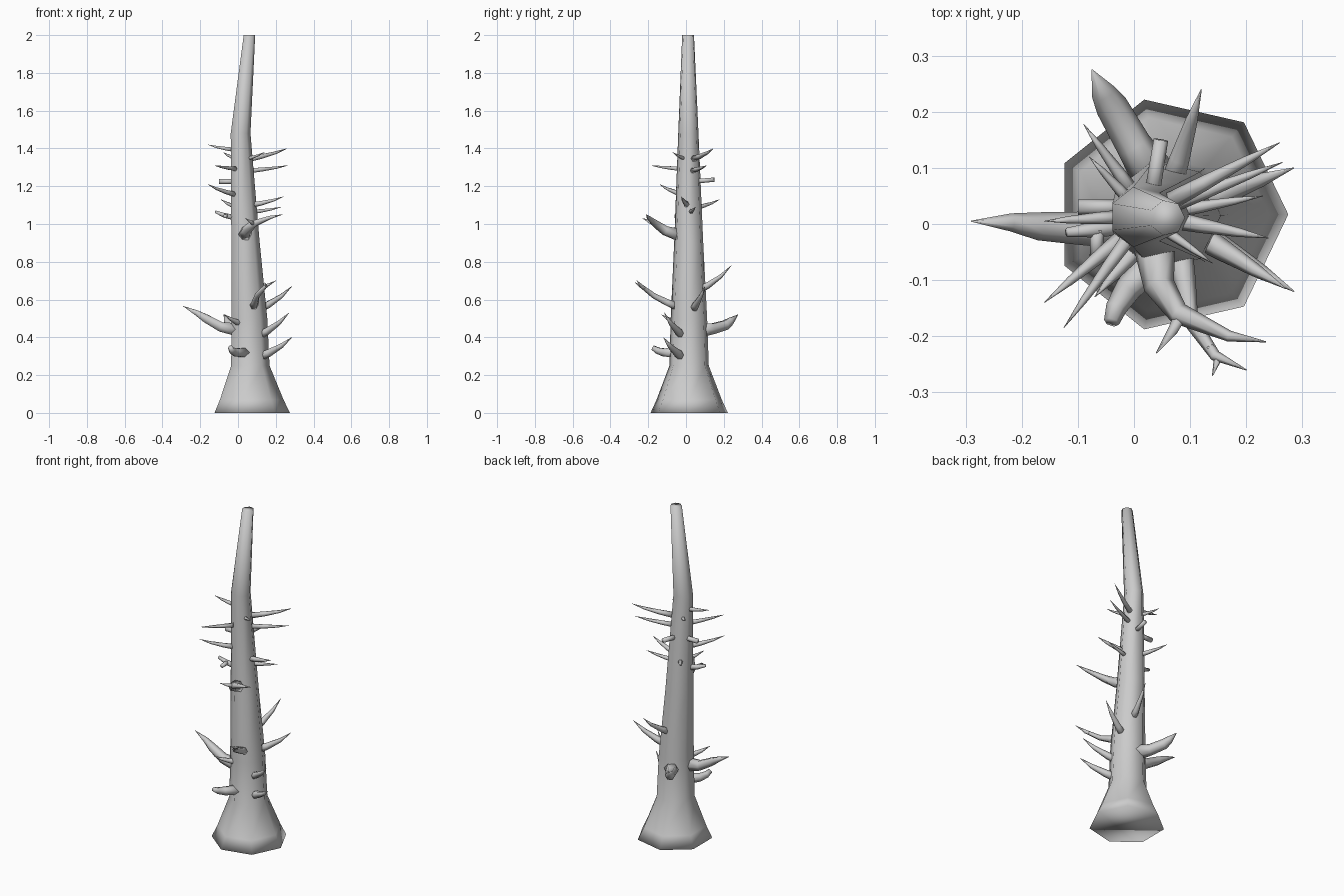
import bpy, bmesh, math
from mathutils import Vector

cube = bpy.data.objects.get("Cube")
if cube:
    bpy.data.objects.remove(cube)

bark = bpy.data.materials.new("grey bark")
bark.use_nodes = True
GREY = (0.6, 0.6, 0.6, 1)
bark.diffuse_color = GREY
bark.node_tree.nodes["Principled BSDF"].inputs["Base Color"].default_value = GREY


def loft(name, rings, sides, upright=False):
    """Skin a closed tube over (point, radius) rings, ending in flat caps."""
    pts = [Vector(p) for p, r in rings]
    bm = bmesh.new()
    loops = []
    for i, (p, r) in enumerate(rings):
        d = pts[min(i + 1, len(pts) - 1)] - pts[max(i - 1, 0)]
        if upright:
            u, v = Vector((1, 0, 0)), Vector((0, 1, 0))
        else:
            u = d.cross(Vector((0, 0, 1))).normalized()
            v = u.cross(d).normalized() * -1
        loop = []
        for k in range(sides):
            a = math.tau * k / sides
            loop.append(bm.verts.new(pts[i] + (u * math.cos(a) + v * math.sin(a)) * r))
        loops.append(loop)
    for a, b in zip(loops, loops[1:]):
        for k in range(sides):
            n = (k + 1) % sides
            bm.faces.new((a[k], a[n], b[n], b[k]))
    bm.faces.new(loops[0][::-1])
    bm.faces.new(loops[-1])
    bmesh.ops.recalc_face_normals(bm, faces=bm.faces[:])
    for f in bm.faces:
        f.smooth = True
    me = bpy.data.meshes.new(name)
    bm.to_mesh(me)
    bm.free()
    me.materials.append(bark)
    ob = bpy.data.objects.new(name, me)
    bpy.context.collection.objects.link(ob)
    return ob


# Seven-sided trunk with a flared foot and a bent top: x, z, radius
trunk = [(.065, 0, .21), (.064, .07, .177), (.06, .25, .107), (.056, .5, .099),
         (.036, .9, .079), (.011, 1.48, .055), (.059, 2, .032)]
loft("trunk", [((x, .017 - z * .003, z), r) for x, z, r in trunk], 7, True)


def trunk_axis(z):
    for (x0, z0, r0), (x1, z1, r1) in zip(trunk, trunk[1:]):
        if z <= z1:
            return x0 + (x1 - x0) * (z - z0) / (z1 - z0)


def twig(name, tip, drop, r):
    """A slim thorn that leaves the trunk nearly level and curls up to its tip."""
    t = Vector(tip)
    root = Vector((trunk_axis(t.z - drop), .015, t.z - drop))
    out = t - root
    rings = []
    for f, rise, w in ((.2, .1, 1.1), (.45, .3, .9), (.75, .62, .55), (1, 1, .04)):
        p = root + out * f
        p.z = root.z + drop * rise
        rings.append((p, r * w))
    loft(name, rings, 6)


# Slim thorns: tip, rise, radius
twigs = [((-.16, .005, 1.42), .03, .012), ((-.125, -.185, 1.31), .02, .012),
         ((-.16, -.14, 1.21), .06, .014), ((-.09, .178, 1.13), .05, .013),
         ((.26, .145, 1.4), .06, .015), ((.265, .11, 1.31), .03, .013),
         ((.24, -.025, 1.145), .05, .015), ((.14, -.07, 1.38), .04, .01),
         ((.23, .05, 1.09), .03, .012), ((-.08, .12, 1.38), .04, .011),
         ((.285, .1, .67), .14, .022), ((.27, -.115, .53), .14, .022),
         ((.285, -.12, .4), .12, .024), ((.12, .24, .78), .15, .02),
         ((-.07, -.13, .52), .06, .018)]
for i, (tip, drop, r) in enumerate(twigs):
    twig("thorn_%d" % (i + 1), tip, drop, r)

# Thick branches with bends and forks
loft("big_right_branch", [((0, -.005, .44), .04), ((-.09, -.008, .455), .03),
     ((-.17, -.004, .5), .025), ((-.22, .003, .53), .016), ((-.29, .005, .565), .001)], 6)
loft("big_back_branch", [((.04, .08, .44), .042), ((.0, .14, .445), .032),
     ((-.04, .21, .465), .029), ((-.055, .235, .485), .022), ((-.075, .275, .52), .001)], 6)
loft("front_branch", [((.035, -.03, .94), .038), ((.045, -.11, .965), .028),
     ((.08, -.16, 1.0), .02), ((.17, -.2, 1.035), .01), ((.235, -.21, 1.05), .001)], 6)
loft("front_branch_fork", [((.085, -.16, 1.0), .013), ((.07, -.19, 1.01), .01),
     ((.04, -.23, 1.03), .001)], 5)
loft("low_front_branch", [((.08, -.04, .56), .024), ((.09, -.1, .585), .02),
     ((.1, -.17, .62), .015), ((.145, -.235, .67), .01), ((.2, -.26, .7), .001)], 6)
loft("low_front_branch_fork", [((.135, -.22, .66), .01), ((.15, -.24, .67), .008),
     ((.14, -.27, .69), .001)], 5)

# Broken stubs with flat ends
loft("foot_stub", [((.04, -.06, .32), .03), ((-.01, -.115, .32), .024),
     ((-.032, -.15, .33), .019), ((-.04, -.175, .345), .014)], 6)
loft("right_stub", [((0, .03, 1.225), .014), ((-.1, .03, 1.225), .014)], 6)
loft("back_stub", [((.03, .04, 1.225), .014), ((.048, .15, 1.235), .013)], 6)
loft("forked_stub", [((0, 0, 1.03), .018), ((-.07, -.01, 1.045), .014),
     ((-.12, -.015, 1.065), .008)], 6)
loft("forked_stub_prong", [((-.065, -.01, 1.045), .013), ((-.068, -.06, 1.04), .011)], 6)
